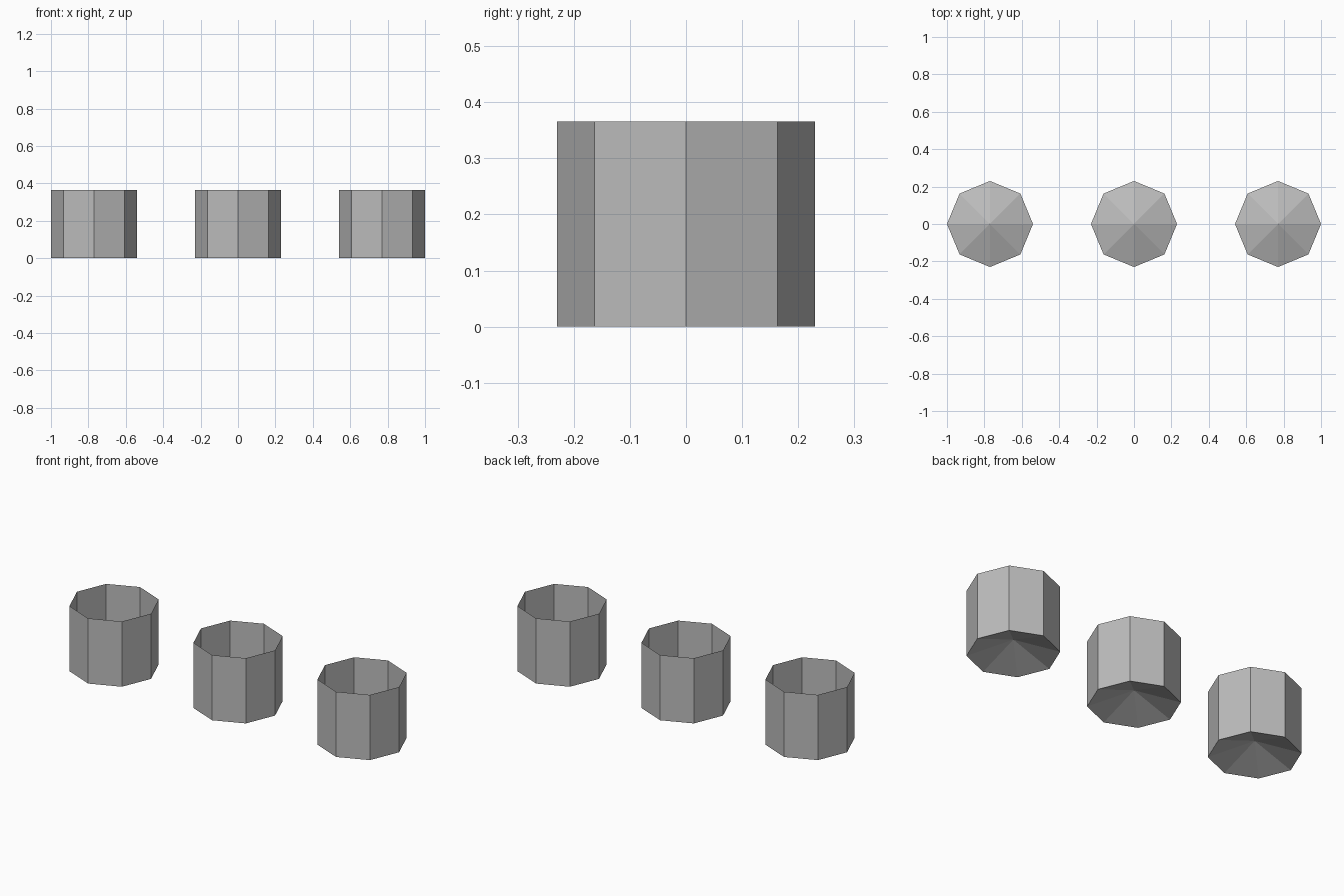
import bpy
import bmesh
from math import cos, sin, pi

cube = bpy.data.objects.get("Cube")
if cube:
    bpy.data.objects.remove(cube, do_unlink=True)

SIDES = 8
RADIUS = 0.23
HEIGHT = 0.366
RECESS = 0.08
SPACING = 0.77

# Single plain grey
grey = bpy.data.materials.new("plain_grey")
grey.use_nodes = True
colour = (0.5, 0.5, 0.5, 1)
grey.diffuse_color = colour
grey.node_tree.nodes["Principled BSDF"].inputs["Base Color"].default_value = colour


def ring(bm, z):
    angles = [2 * pi * i / SIDES for i in range(SIDES)]
    return [bm.verts.new((RADIUS * cos(a), RADIUS * sin(a), z)) for a in angles]


def make_cup(name, x):
    """Open eight-sided cup with a base that rises to a central point."""
    bm = bmesh.new()
    low, high = ring(bm, 0), ring(bm, HEIGHT)
    apex = bm.verts.new((0, 0, RECESS))
    for i in range(SIDES):
        j = (i + 1) % SIDES
        bm.faces.new((low[i], low[j], high[j], high[i]))  # wall
        bm.faces.new((low[j], low[i], apex))  # base
    mesh = bpy.data.meshes.new(name)
    bm.to_mesh(mesh)
    bm.free()
    mesh.materials.append(grey)
    cup = bpy.data.objects.new(name, mesh)
    cup.location.x = x
    bpy.context.collection.objects.link(cup)


# Row of three cups
for name, side in (("right_cup", -1), ("middle_cup", 0), ("left_cup", 1)):
    make_cup(name, side * SPACING)
